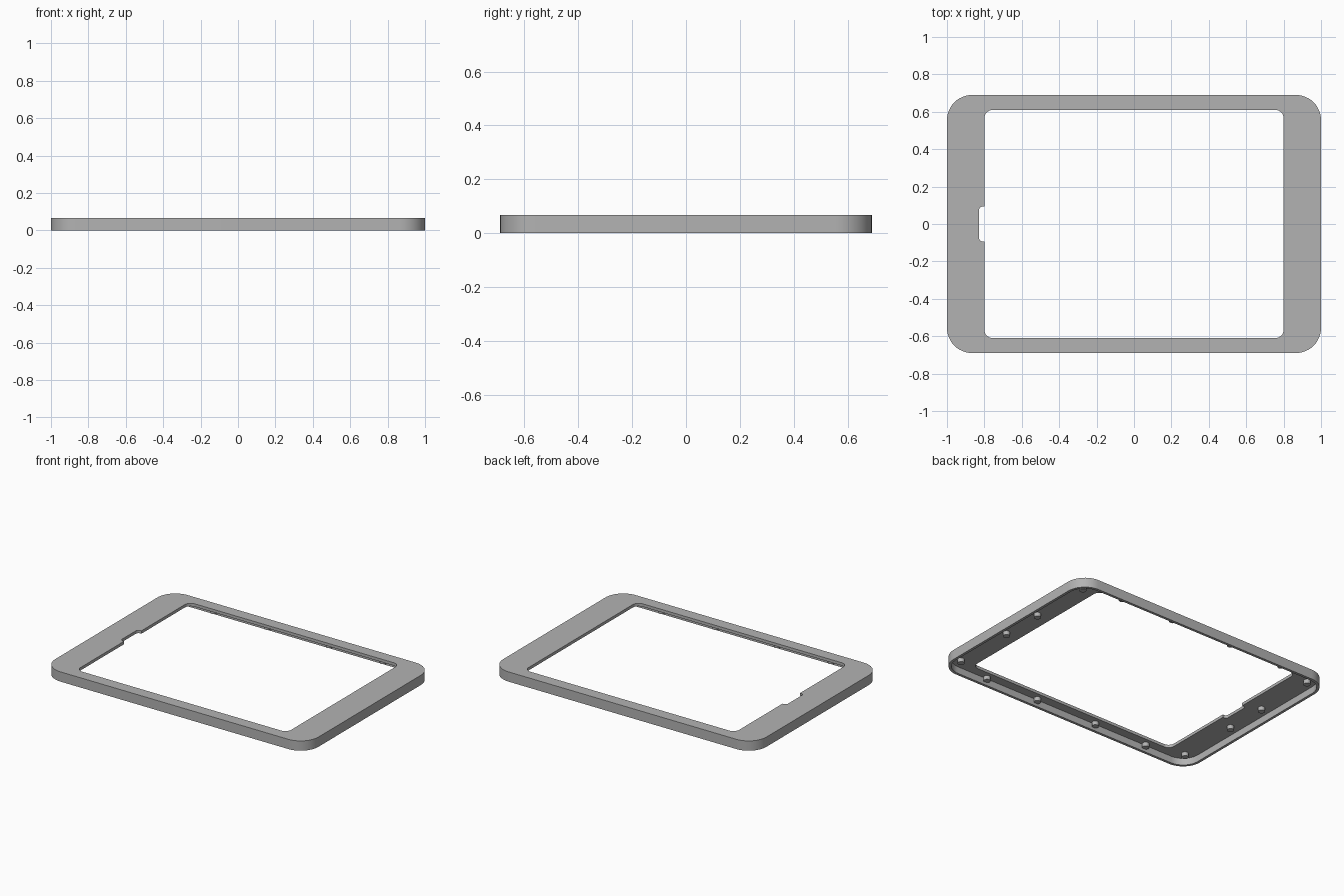
import bpy
import bmesh
import math
from mathutils import Vector

cube = bpy.data.objects.get("Cube")
if cube:
    bpy.data.objects.remove(cube, do_unlink=True)

HEIGHT, UNDERSIDE, WALL = 0.067, 0.047, 0.018
HALF_X, HALF_Y, CORNER = 1.0, 0.69, 0.135
OPEN_X, OPEN_Y, OPEN_CORNER = 0.8, 0.61, 0.045

grey = bpy.data.materials.new("plain grey")
grey.use_nodes = True
grey.diffuse_color = (0.45, 0.45, 0.45, 1)
grey.node_tree.nodes["Principled BSDF"].inputs["Base Color"].default_value = (0.45, 0.45, 0.45, 1)


def fillet(corners, steps=12):
    """Round the right-angled corners (x, y, radius) of a closed outline."""
    pts = [Vector(c[:2]) for c in corners]
    path = []
    for i, (p, (_, _, r)) in enumerate(zip(pts, corners)):
        if r == 0:
            path.append(p)
            continue
        back = (pts[i - 1] - p).normalized() * r
        ahead = (pts[(i + 1) % len(pts)] - p).normalized() * r
        for k in range(steps + 1):
            t = math.pi / 2 * k / steps
            path.append(p + back * (1 - math.sin(t)) + ahead * (1 - math.cos(t)))
    return path


def box_corners(x, y, r):
    return [(x, -y, r), (x, y, r), (-x, y, r), (-x, -y, r)]


def finish(bm, name):
    bmesh.ops.recalc_face_normals(bm, faces=bm.faces[:])
    mesh = bpy.data.meshes.new(name)
    bm.to_mesh(mesh)
    bm.free()
    mesh.materials.append(grey)
    obj = bpy.data.objects.new(name, mesh)
    bpy.context.collection.objects.link(obj)
    bpy.ops.object.select_all(action='DESELECT')
    obj.select_set(True)
    bpy.context.view_layer.objects.active = obj
    bpy.ops.object.shade_smooth_by_angle()
    return obj


# Frame outlines: outside, inside of the rim, and the opening with its side notch
outer = fillet(box_corners(HALF_X, HALF_Y, CORNER))
inner = fillet(box_corners(HALF_X - WALL, HALF_Y - WALL, CORNER - WALL))
notch = [(-OPEN_X, 0.094, 0), (-0.828, 0.094, 0.02),
         (-0.828, -0.094, 0.02), (-OPEN_X, -0.094, 0)]
corners = box_corners(OPEN_X, OPEN_Y, OPEN_CORNER)
opening = fillet(corners[:3] + notch + corners[3:])

bm = bmesh.new()


def wall(path, low, high):
    """Upright band along an outline; returns its lower and upper edge loops."""
    rings = [[bm.verts.new((p.x, p.y, z)) for p in path] for z in (low, high)]
    n = len(path)
    for i in range(n):
        j = (i + 1) % n
        bm.faces.new((rings[0][i], rings[0][j], rings[1][j], rings[1][i]))
    return [[bm.edges.get((ring[i], ring[(i + 1) % n])) for i in range(n)]
            for ring in rings]


# Hollow-backed frame: three upright bands joined by three flat rings
out_low, out_high = wall(outer, 0, HEIGHT)
in_low, in_high = wall(inner, 0, UNDERSIDE)
open_low, open_high = wall(opening, UNDERSIDE, HEIGHT)
for a, b in ((out_low, in_low), (in_high, open_low), (out_high, open_high)):
    bmesh.ops.triangle_fill(bm, use_beauty=True, edges=a + b)
finish(bm, "bezel_frame")

# Small round posts under the frame, mirrored on both axes
side_posts = [(0.91, 0.59), (0.91, 0.15)]
edge_posts = [(0.645, 0.655), (0.235, 0.655)]
POST_BOTTOM = 0.02
bm = bmesh.new()
for x, y in side_posts + edge_posts:
    for sx in (-1, 1):
        for sy in (-1, 1):
            made = bmesh.ops.create_cone(
                bm, cap_ends=True, segments=24, radius1=0.022, radius2=0.022,
                depth=UNDERSIDE + 0.005 - POST_BOTTOM)
            centre = (x * sx, y * sy, (UNDERSIDE + 0.005 + POST_BOTTOM) / 2)
            bmesh.ops.translate(bm, verts=made["verts"], vec=centre)
finish(bm, "mounting_posts")
